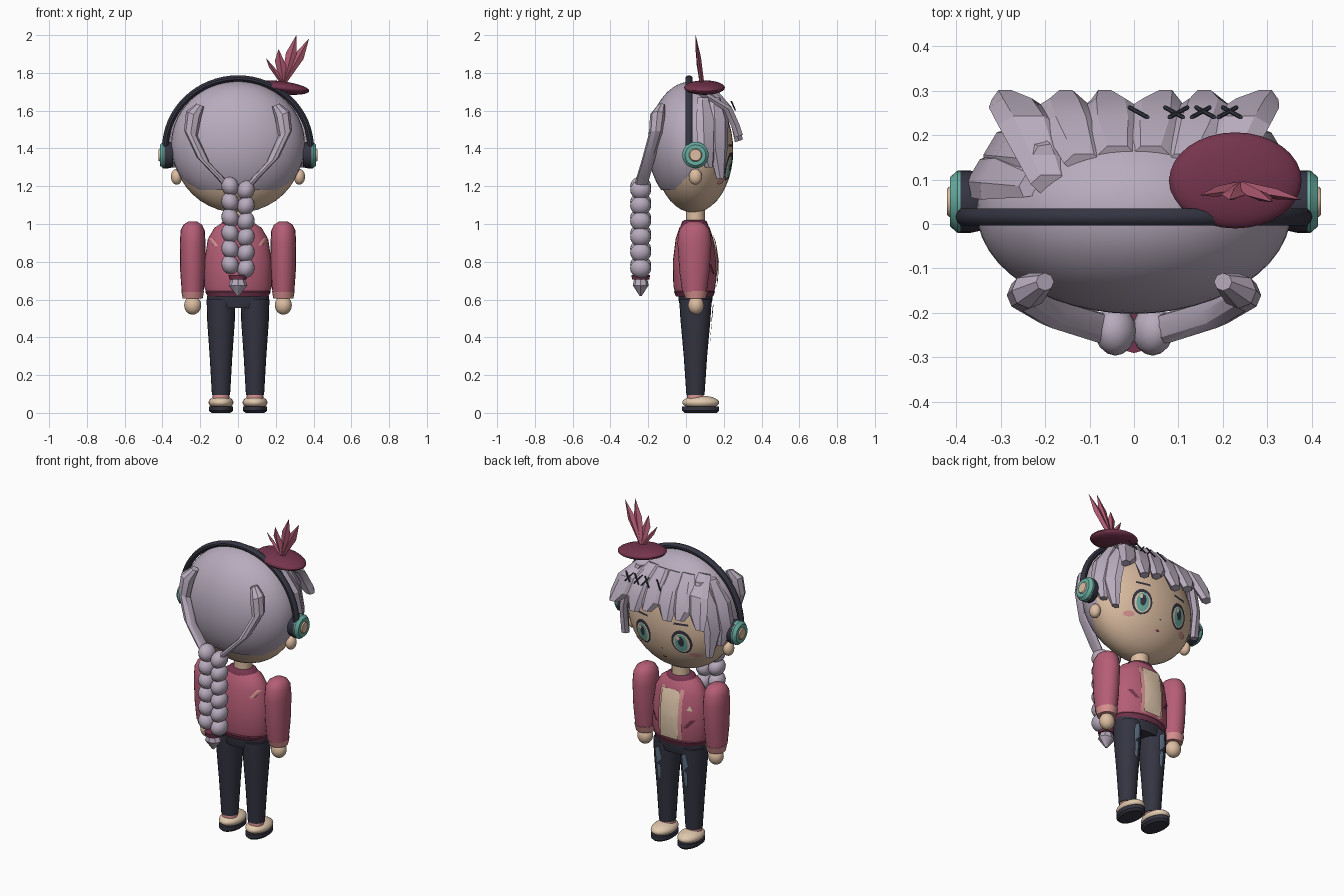
import bpy, bmesh, math
from mathutils import Vector, Matrix

cube = bpy.data.objects.get("Cube")
if cube:
    bpy.data.objects.remove(cube)


def material(name, r, g, b):
    m = bpy.data.materials.new(name)
    m.use_nodes = True
    m.diffuse_color = (r, g, b, 1)
    m.node_tree.nodes["Principled BSDF"].inputs["Base Color"].default_value = (r, g, b, 1)
    return m


HAIR = material("lilac hair", .48, .41, .51)
SKIN = material("skin", .72, .51, .36)
PINK = material("jacket pink", .46, .11, .18)
MAROON = material("maroon", .18, .035, .075)
NAVY = material("navy", .035, .035, .055)
TEAL = material("teal", .14, .42, .36)
BLUSH = material("light pink", .68, .28, .28)
CREAM = material("cream", .75, .58, .42)
DENIM = material("worn denim", .13, .19, .27)


def finish(name, bm, mat, angle=40):
    me = bpy.data.meshes.new(name)
    bm.to_mesh(me)
    bm.free()
    ob = bpy.data.objects.new(name, me)
    bpy.context.collection.objects.link(ob)
    me.materials.append(mat)
    bpy.ops.object.select_all(action="DESELECT")
    ob.select_set(True)
    bpy.context.view_layer.objects.active = ob
    bpy.ops.object.shade_smooth_by_angle(angle=math.radians(angle))
    return ob


def ball(name, c, r, mat, tilt=0, seg=24):
    bm = bmesh.new()
    bmesh.ops.create_uvsphere(bm, u_segments=seg, v_segments=seg // 2, radius=1)
    bm.transform(Matrix.Translation(c) @ Matrix.Rotation(tilt, 4, "Y") @ Matrix.Diagonal((*r, 1)))
    return finish(name, bm, mat)


def sweep(name, sections, mat, n=20, angle=40):
    """Skin closed elliptical rings given as (centre, half axis, half axis)."""
    bm = bmesh.new()
    rings = []
    for c, u, v in sections:
        c, u, v = Vector(c), Vector(u), Vector(v)
        rings.append([bm.verts.new(c + u * math.cos(i * math.tau / n) + v * math.sin(i * math.tau / n))
                      for i in range(n)])
    for a, b in zip(rings, rings[1:]):
        for i in range(n):
            j = (i + 1) % n
            bm.faces.new((a[i], a[j], b[j], b[i]))
    bm.faces.new(rings[0])
    bm.faces.new(rings[-1])
    bmesh.ops.recalc_face_normals(bm, faces=bm.faces)
    return finish(name, bm, mat, angle)


def column(name, x, y, rings, mat, n=20):
    return sweep(name, [((x, y, z), (rx, 0, 0), (0, ry, 0)) for z, rx, ry in rings], mat, n)


def disc_x(name, x0, x1, r0, r1, mat):
    sweep(name, [((x, .05, 1.365), (0, r, 0), (0, 0, r)) for x, r in ((x0, r0), ((x0 + x1) / 2, max(r0, r1)), (x1, r1))], mat, 24)


def plate(name, pts, surf, mat, lift=.004, side=1):
    """Thin painted plate that follows a curved surface y = surf(x, z)."""
    bm = bmesh.new()
    cx = sum(p[0] for p in pts) / len(pts)
    cz = sum(p[1] for p in pts) / len(pts)

    def vert(x, z):
        return bm.verts.new((x, surf(x, z, side) + side * lift, z))
    rings = [[vert(cx + (x - cx) * k, cz + (z - cz) * k) for x, z in pts] for k in (1, .7, .35)]
    mid = vert(cx, cz)
    for i in range(len(pts)):
        j = (i + 1) % len(pts)
        for a, b in zip(rings, rings[1:]):
            bm.faces.new((a[i], a[j], b[j], b[i]))
        bm.faces.new((rings[-1][i], rings[-1][j], mid))
    bm.normal_update()
    if sum(f.normal.y for f in bm.faces) * side < 0:
        bmesh.ops.reverse_faces(bm, faces=bm.faces)
    finish(name, bm, mat)


def oval(x, z, rx, rz, n=16):
    return [(x + rx * math.cos(i * math.tau / n), z + rz * math.sin(i * math.tau / n)) for i in range(n)]


def slash(x, z, dx, dz, w=.012):
    return [(x - dx - w, z - dz), (x - dx + w, z - dz), (x + dx + w, z + dz), (x + dx - w, z + dz)]


def ellipsoid(cy, cz, rx, ry, rz):
    return lambda x, z, s=1: cy + s * ry * math.sqrt(max(0, 1 - (x / rx) ** 2 - ((z - cz) / rz) ** 2))


# Head and face
face = ellipsoid(.04, 1.39, .34, .21, .33)
ball("head", (0, .04, 1.39), (.34, .21, .33), SKIN, seg=40)
column("neck", 0, .05, [(.98, .052, .05), (1.1, .052, .05)], SKIN)
for s in (-1, 1):
    ex = .13 * s
    ball("ear", (.325 * s, .05, 1.25), (.03, .035, .042), SKIN)
    plate("eye_outline", oval(ex, 1.305, .06, .075), face, NAVY)
    plate("eye_white", oval(ex, 1.3, .048, .06), face, CREAM, .006)
    plate("eye_iris", oval(ex, 1.3, .037, .056), face, TEAL, .008)
    plate("eye_pupil", oval(ex, 1.31, .018, .032), face, NAVY, .0095)
    plate("eye_glint", oval(ex + .015, 1.33, .01, .012), face, CREAM, .011)
    plate("eyebrow", [(ex - .045, 1.41), (ex + .045, 1.41), (ex + .04, 1.422), (ex - .04, 1.422)], face, NAVY)
    plate("cheek", oval(.19 * s, 1.225, .03, .015), face, BLUSH)
plate("nose", oval(0, 1.235, .006, .005, 8), face, MAROON)
plate("mouth", oval(0, 1.175, .014, .006, 8), face, MAROON)

# Hair cap, open over the face
cap = ellipsoid(.03, 1.42, .354, .232, .335)
bm = bmesh.new()
bmesh.ops.create_uvsphere(bm, u_segments=48, v_segments=28, radius=1)
bm.transform(Matrix.Translation((0, .03, 1.42)) @ Matrix.Diagonal((.354, .232, .335, 1)))
for co, no in (((0, 0, 1.18), (0, 0, 1)), ((0, 0, 1.545), (0, 0, 1)), ((0, .07, 0), (0, 1, 0))):
    bmesh.ops.bisect_plane(bm, geom=bm.verts[:] + bm.edges[:] + bm.faces[:], plane_co=co, plane_no=no)
drop = []
for f in bm.faces:
    c = f.calc_center_median()
    if c.z < 1.18 or (c.z < 1.545 and c.y > .07):
        drop.append(f)
bmesh.ops.delete(bm, geom=drop, context="FACES")
finish("hair_cap", bm, HAIR)

# Fringe locks
for i in range(6):
    x = -.25 + .1 * i
    drift = .015 if i % 2 else -.01
    path = [(x * .75, cap(x * .75, 1.68) - .02, 1.69, .045), (x * .95, .222, 1.61, .068),
            (x * 1.05, .262, 1.52, .064), (x * 1.12 + drift, .28, 1.45 + drift, .03)]
    sweep("fringe_lock", [((a, b, c), (w, 0, 0), (0, .024, .008)) for a, b, c, w in path], HAIR, 6, 25)

# Side locks, gathered strands and braid
for s in (-1, 1):
    for j, (x, y, low) in enumerate(((.285, .17, 1.24), (.32, .11, 1.3))):
        path = [(x * .72, y - .02, 1.67, .03), (x * .97, y, 1.55, .055), (x * 1.07, y, 1.4, .05), (x, y + .01, low, .018)]
        sweep("side_lock", [((a * s, b, c), (-w * .6 * s, w, 0), (.022 * s, .012, 0)) for a, b, c, w in path], HAIR, 6, 25)
    path = [(.2, -.13, 1.63, .02), (.235, -.15, 1.58, .04), (.25, -.16, 1.48, .036),
            (.185, -.2, 1.34, .034), (.08, -.232, 1.23, .035), (.04, -.24, 1.18, .03)]
    sweep("hair_strand", [((a * s, b, c), (w, 0, w * .4 * s), (0, w, 0)) for a, b, c, w in path], HAIR, 8, 25)
    for k in range(6):
        ball("braid_knot", (.042 * s, -.24, 1.2 - .083 * k - (.02 if s > 0 else 0)), (.046, .056, .052), HAIR, .35 * s, 16)
column("braid_band", 0, -.24, [(.705, .045, .045), (.73, .05, .05)], MAROON, 12)
column("braid_tip", 0, -.24, [(.71, .035, .035), (.675, .05, .042), (.62, .006, .006)], HAIR, 8)

# Hair pins
for x, lean in ((.01, .02), (.09, .02), (.1, -.02), (.15, -.02), (.16, .02), (.22, .02), (.21, -.02)):
    sweep("hair_pin", [((x - lean, .262, 1.6), (.005, 0, 0), (0, .005, 0)),
                       ((x + lean, .24, 1.65), (.005, 0, 0), (0, .005, 0))], NAVY, 6)

# Headphones
arc = []
for i in range(33):
    t = math.pi * i / 32
    d = Vector((math.cos(t), 0, math.sin(t)))
    arc.append(((.385 * d.x, .016, 1.4 + .37 * d.z), d * .017, (0, .02, 0)))
sweep("headband", arc, NAVY, 10)
for s in (-1, 1):
    disc_x("ear_pad", .345 * s, .39 * s, .065, .07, NAVY)
    disc_x("ear_cup", .38 * s, .414 * s, .07, .055, TEAL)
    disc_x("ear_cup_centre", .405 * s, .42 * s, .036, .03, SKIN)

# Beret with feathers
ball("beret", (.228, .098, 1.722), (.15, .108, .034), MAROON, .12, 32)
for tip, w in (((.15, .065, 1.875), .022), ((.215, .055, 1.925), .03), ((.31, .05, 2.0), .028), ((.375, .055, 1.98), .026)):
    base, tip = Vector((.24, .085, 1.74)), Vector(tip)
    mid = base.lerp(tip, .6)
    sweep("feather", [(base, (.012, 0, 0), (0, .012, 0)), (mid, (w, 0, -w * .4), (0, .012, 0)),
                      (tip, (.001, 0, 0), (0, .001, 0))], PINK, 4, 20)

# Jacket body
RINGS = [(.63, .165, .1), (.67, .18, .112), (.8, .178, .115), (.92, .16, .1), (.98, .125, .08), (1.015, .07, .058)]


def chest(x, z, s=1):
    for (z0, a0, b0), (z1, a1, b1) in zip(RINGS, RINGS[1:]):
        if z <= z1:
            t = max(0, (z - z0) / (z1 - z0))
            return .045 + s * (b0 + (b1 - b0) * t) * math.sqrt(max(0, 1 - (x / (a0 + (a1 - a0) * t)) ** 2))
    return .045


column("jacket", 0, .045, RINGS, PINK, 32)
column("jacket_hem", 0, .045, [(.615, .16, .098), (.64, .173, .108), (.648, .17, .104)], MAROON, 32)
column("collar", 0, .045, [(.99, .1, .073), (1.012, .082, .066), (1.02, .065, .055)], MAROON, 24)


def panel(name, x0, x1, z0, z1, mat, lift):
    rows = [z0 + (z1 - z0) * i / 6 for i in range(7)]
    plate(name, [(x0, z) for z in rows] + [(x1, z) for z in reversed(rows)], chest, mat, lift)


panel("shirt_border", -.078, .078, .655, .955, BLUSH, .008)
panel("shirt_panel", -.06, .06, .658, .95, CREAM, .014)
for s in (-1, 1):
    plate("front_slash", slash(.115 * s, .76, .02 * s, .025), chest, MAROON, .006)
    plate("back_slash", slash(.132 * s, .905, .015 * s, .022), chest, BLUSH, .006, -1)
plate("chest_patch", [(-.13, .84), (-.1, .84), (-.115, .87)], chest, CREAM, .006)

# Arms and legs
for s in (-1, 1):
    x = .24 * s
    column("sleeve", x, .045, [(.64, .058, .065), (.75, .066, .08), (.9, .068, .09), (.965, .064, .082),
                               (.995, .05, .062), (1.012, .025, .032)], PINK)
    column("cuff", x, .05, [(.605, .053, .054), (.645, .06, .067)], BLUSH)
    ball("hand", (x, .053, .57), (.045, .042, .05), SKIN)
    x = .09 * s
    column("trouser_leg", x, .05, [(.095, .048, .048), (.3, .06, .062), (.5, .074, .08), (.6, .076, .086)], NAVY)
    leg = lambda px, z, side=1: .05 + (.036 + .09 * z) * math.sqrt(max(0, 1 - ((px - .09 * s) / .075) ** 2))
    plate("worn_patch", [(x - .022, .5), (x + .018, .46), (x + .022, .56), (x - .008, .58)], leg, DENIM, .008)
    plate("worn_streak", [(x - .01, .36), (x + .012, .38), (x + .015, .47), (x - .012, .46)], leg, DENIM, .008)
    column("sock", x, .05, [(.07, .045, .045), (.105, .043, .043)], BLUSH)
    ball("shoe", (x, .078, .055), (.066, .098, .036), CREAM)
    column("sole", x, .078, [(.0, .05, .085), (.012, .064, .098), (.034, .064, .098)], NAVY, 24)
column("trouser_hips", 0, .05, [(.555, .15, .08), (.6, .165, .09), (.645, .16, .092)], NAVY, 28)
